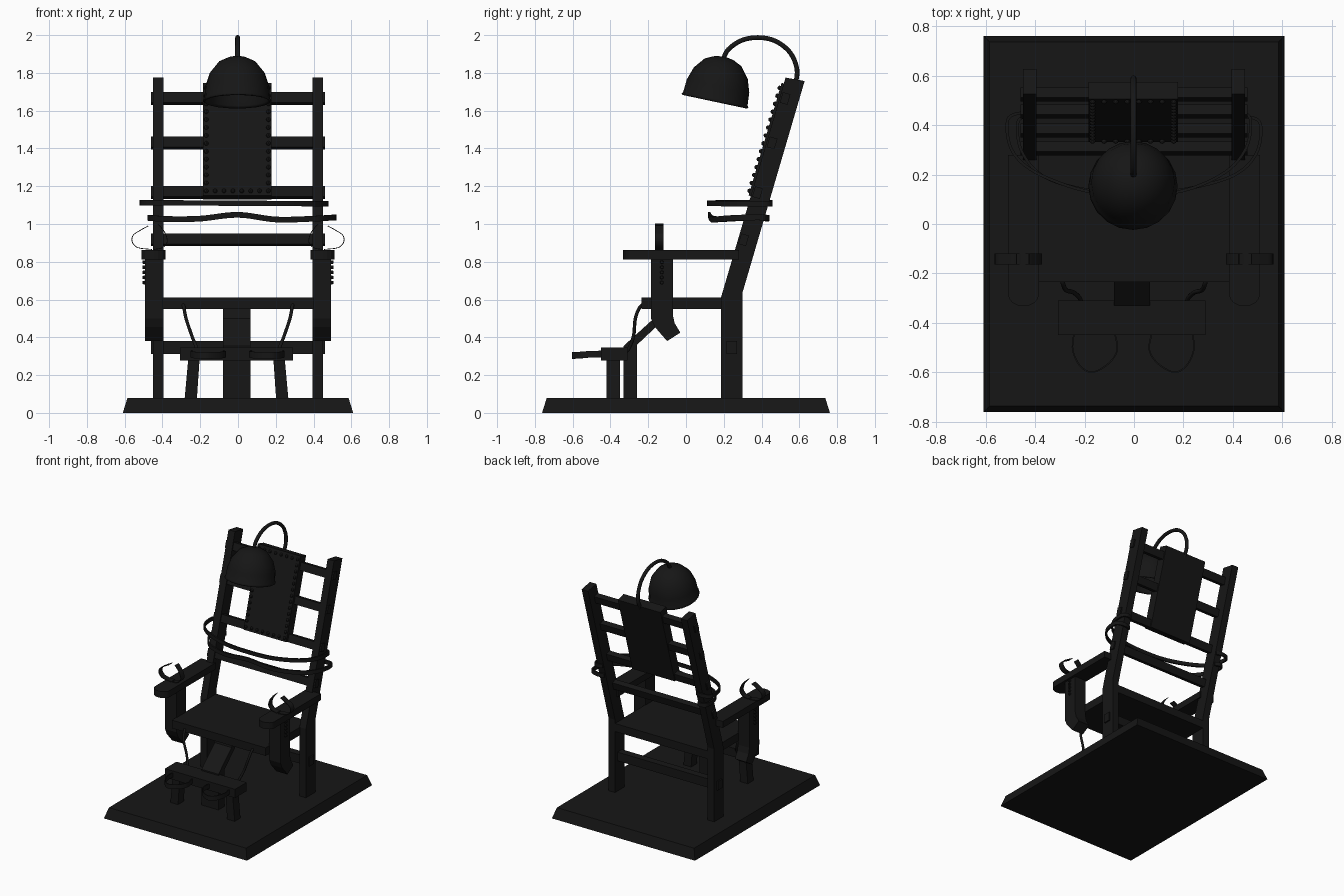
import bpy, bmesh, math
from mathutils import Vector, Matrix

if "Cube" in bpy.data.objects:
    bpy.data.objects.remove(bpy.data.objects["Cube"])

MAT = bpy.data.materials.new("black_paint")
MAT.diffuse_color = (0.008, 0.008, 0.008, 1)
MAT.use_nodes = True
MAT.node_tree.nodes["Principled BSDF"].inputs["Base Color"].default_value = MAT.diffuse_color


def finish(name, bm):
    bmesh.ops.recalc_face_normals(bm, faces=bm.faces)
    me = bpy.data.meshes.new(name)
    bm.to_mesh(me)
    bm.free()
    ob = bpy.data.objects.new(name, me)
    bpy.context.collection.objects.link(ob)
    me.materials.append(MAT)
    return ob


def prism(name, pts, vec):
    """Extrude a closed outline along vec."""
    bm = bmesh.new()
    face = bm.faces.new([bm.verts.new(p) for p in pts])
    ext = bmesh.ops.extrude_face_region(bm, geom=[face])["geom"]
    bmesh.ops.translate(bm, vec=vec, verts=[v for v in ext if isinstance(v, bmesh.types.BMVert)])
    return finish(name, bm)


def side_prism(name, profile, x0, x1):
    return prism(name, [(x0, y, z) for y, z in profile], (x1 - x0, 0, 0))


def box(name, lo, hi, matrix=Matrix()):
    ob = prism(name, [(lo[0], lo[1], lo[2]), (hi[0], lo[1], lo[2]), (hi[0], hi[1], lo[2]),
                      (lo[0], hi[1], lo[2])], (0, 0, hi[2] - lo[2]))
    ob.data.transform(matrix)
    return ob


def smooth_path(pts, steps=6):
    """Catmull-Rom samples through the points."""
    p = [Vector(q) for q in pts]
    p = [2 * p[0] - p[1]] + p + [2 * p[-1] - p[-2]]
    out = []
    for a, b, c, d in zip(p, p[1:], p[2:], p[3:]):
        for i in range(steps):
            t = i / steps
            out.append(0.5 * (2 * b + (c - a) * t + (2 * a - 5 * b + 4 * c - d) * t * t
                              + (3 * b - a - 3 * c + d) * t ** 3))
    return out + [p[-2]]


def ribbon(name, pts, width, thick):
    """Strap: path swept sideways by the width vector."""
    bm = bmesh.new()
    half = Vector(width) / 2
    rows = [(bm.verts.new(q - half), bm.verts.new(q + half)) for q in smooth_path(pts)]
    for (a, b), (c, d) in zip(rows, rows[1:]):
        bm.faces.new((a, b, d, c))
    ob = finish(name, bm)
    mod = ob.modifiers.new("thickness", "SOLIDIFY")
    mod.thickness = thick
    mod.offset = 0
    return ob


def tube(name, pts, radius):
    cu = bpy.data.curves.new(name, "CURVE")
    cu.dimensions = "3D"
    cu.bevel_depth = radius
    cu.bevel_resolution = 3
    cu.use_fill_caps = True
    path = smooth_path(pts)
    sp = cu.splines.new("POLY")
    sp.points.add(len(path) - 1)
    for pt, q in zip(sp.points, path):
        pt.co = (*q, 1)
    cu.materials.append(MAT)
    ob = bpy.data.objects.new(name, cu)
    bpy.context.collection.objects.link(ob)


# Platform with sloped edges
bm = bmesh.new()
bmesh.ops.create_cube(bm, size=1)
for v in bm.verts:
    k = 0.025 if v.co.z > 0 else 0
    v.co = (v.co.x * 2 * (0.61 - k), v.co.y * 2 * (0.762 - k), 0.08 * (v.co.z + 0.5))
finish("platform", bm)

# Frame of the leaning back: local y is depth, local z runs up the post
LEAN = Matrix.Translation((0, 0.185, 0.61)) @ Matrix.Rotation(-math.atan(0.2936), 4, "X")

# Rear posts
post = [(0.185, 0.07), (0.30, 0.07), (0.30, 0.64), (0.628, 1.757), (0.527, 1.775), (0.185, 0.61)]
for side, x in (("left", -0.45), ("right", 0.395)):
    side_prism(side + "_rear_post", post, x, x + 0.055)

# Back rails and lower stretcher
for i, z in enumerate((0.915, 1.165, 1.428, 1.663)):
    s = (z - 0.61) / 0.9595 + 0.01
    box(f"back_rail_{i}", (-0.46, 0.008, s - 0.029), (0.46, 0.05, s + 0.029), LEAN)
box("rear_stretcher", (-0.46, 0.215, 0.313), (0.46, 0.27, 0.38))

# Padded back panel with studs along its border
box("back_panel", (-0.185, -0.012, 0.56), (0.178, 0.06, 1.182), LEAN)
bm = bmesh.new()
spots = [(x, 0.585 + i * 0.0437) for i in range(14) for x in (-0.168, 0.161)]
spots += [(-0.168 + i * 0.047, s) for i in range(1, 7) for s in (0.585, 1.153)]
for x, s in spots:
    bmesh.ops.create_uvsphere(bm, u_segments=8, v_segments=6, radius=0.012,
                              matrix=LEAN @ Matrix.Translation((x, -0.014, s)))
finish("panel_studs", bm)

# Seat and bent centre leg
box("seat", (-0.40, -0.235, 0.55), (0.40, 0.30, 0.612))
side_prism("centre_leg", [(-0.33, 0.07), (-0.26, 0.07), (-0.26, 0.36), (-0.09, 0.52), (-0.09, 0.56),
                          (-0.16, 0.56), (-0.17, 0.50), (-0.33, 0.355)], -0.08, 0.065)

for side, m in (("left", -1), ("right", 1)):
    # Armrest with rounded front
    arc = [(m * (0.4475 + 0.0625 * math.cos(a)), -0.285 - 0.048 * math.sin(a), 0.812)
           for a in (math.pi * i / 8 for i in range(9))]
    prism(side + "_armrest", [(m * 0.51, 0.28, 0.812)] + arc + [(m * 0.385, 0.28, 0.812)], (0, 0, 0.05))
    # Arm support with kicked-back foot
    side_prism(side + "_arm_support",
               [(-0.185, 0.82), (-0.185, 0.50), (-0.165, 0.455), (-0.10, 0.38), (-0.03, 0.425),
                (-0.06, 0.475), (-0.07, 0.52), (-0.07, 0.82)], m * 0.395, m * 0.492)
    # Row of bolts on the outside of the support
    bm = bmesh.new()
    for i in range(5):
        bmesh.ops.create_cone(bm, cap_ends=True, segments=8, radius1=0.011, radius2=0.008, depth=0.02,
                              matrix=Matrix.Translation((m * 0.496, -0.128, 0.69 + i * 0.027))
                              @ Matrix.Rotation(m * math.pi / 2, 4, "Y"))
    finish(side + "_support_bolts", bm)
    # Open wrist strap in two flaps
    flaps = {"outer": [(0.455, 0.865), (0.53, 0.875), (0.56, 0.905), (0.555, 0.94), (0.52, 0.965), (0.475, 0.99)],
             "inner": [(0.445, 0.865), (0.40, 0.875), (0.375, 0.905), (0.385, 0.95), (0.41, 0.985), (0.425, 1.0)]}
    for part, pts in flaps.items():
        ribbon(f"{side}_{part}_wrist_strap", [(m * x, -0.142, z) for x, z in pts], (0, 0.045, 0), 0.004)
    # Cable from the seat to the footrest
    tube(side + "_leg_cable", [(m * x, y, z) for x, y, z in
         ((0.295, -0.20, 0.575), (0.288, -0.24, 0.565), (0.275, -0.268, 0.50), (0.245, -0.277, 0.41),
          (0.22, -0.30, 0.345), (0.215, -0.32, 0.32))], 0.009)
    # Splayed footrest leg
    prism(side + "_footrest_leg", [(m * x - 0.008, -0.42, z) for x, z in
          ((0.21, 0.07), (0.275, 0.07), (0.255, 0.29), (0.195, 0.29))], (0, 0.07, 0))
    # Ankle strap looping out in front
    ribbon(side + "_ankle_strap", [(m * x - 0.003, y, z) for x, y, z in
           ((0.24, -0.44, 0.312), (0.245, -0.51, 0.31), (0.215, -0.575, 0.305), (0.165, -0.60, 0.304),
            (0.10, -0.565, 0.305), (0.065, -0.51, 0.31), (0.075, -0.44, 0.312))], (0, 0, 0.035), 0.006)

# Footrest board
box("footrest_board", (-0.308, -0.45, 0.278), (0.29, -0.31, 0.345))

# Chest straps hooked around the rear posts
ring = [(-0.40, 0.43), (-0.455, 0.44), (-0.512, 0.41), (-0.495, 0.29), (-0.40, 0.20), (-0.20, 0.125),
        (0, 0.108), (0.20, 0.125), (0.37, 0.20), (0.455, 0.30), (0.472, 0.41), (0.44, 0.44), (0.40, 0.43)]
ribbon("upper_chest_strap", [(x, y + 0.01, 1.11 - 0.006 * x) for x, y in ring], (0, 0, 0.028), 0.012)
wave = lambda x: 1.022 + 0.028 * math.exp(-((x + 0.03) / 0.14) ** 2) + 0.012 * max(0, abs(x) - 0.3) / 0.2
ribbon("lower_chest_strap", [(-x, y - 0.005 + 0.02 * (y < 0.2), wave(-x)) for x, y in ring], (0, 0, 0.03), 0.012)

# Head cap: hollow lathed dome, tilted forward-up
profile = [(0.181, 0), (0.174, 0.012), (0.169, 0.08), (0.146, 0.15), (0.10, 0.208), (0.05, 0.232), (0, 0.24)]
bm = bmesh.new()
vs = [bm.verts.new((r, 0, h)) for r, h in profile]
es = [bm.edges.new(e) for e in zip(vs, vs[1:])]
bmesh.ops.spin(bm, geom=vs + es, cent=(0, 0, 0), axis=(0, 0, 1), angle=2 * math.pi, steps=20)
bmesh.ops.remove_doubles(bm, verts=bm.verts, dist=0.0005)
cap = finish("head_cap", bm)
cap.data.transform(Matrix.Translation((-0.004, 0.153, 1.652)) @ Matrix.Rotation(math.radians(-12), 4, "X"))
mod = cap.modifiers.new("shell", "SOLIDIFY")
mod.thickness = 0.01
bpy.context.view_layer.objects.active = cap
cap.select_set(True)
bpy.ops.object.shade_smooth_by_angle(angle=math.radians(40))

# Cable arching from the cap to the back
tube("head_cable", [(-0.002, y, z) for y, z in
     ((0.195, 1.87), (0.225, 1.925), (0.295, 1.972), (0.38, 1.987), (0.47, 1.97), (0.545, 1.915),
      (0.583, 1.84), (0.585, 1.77), (0.555, 1.70))], 0.013)
